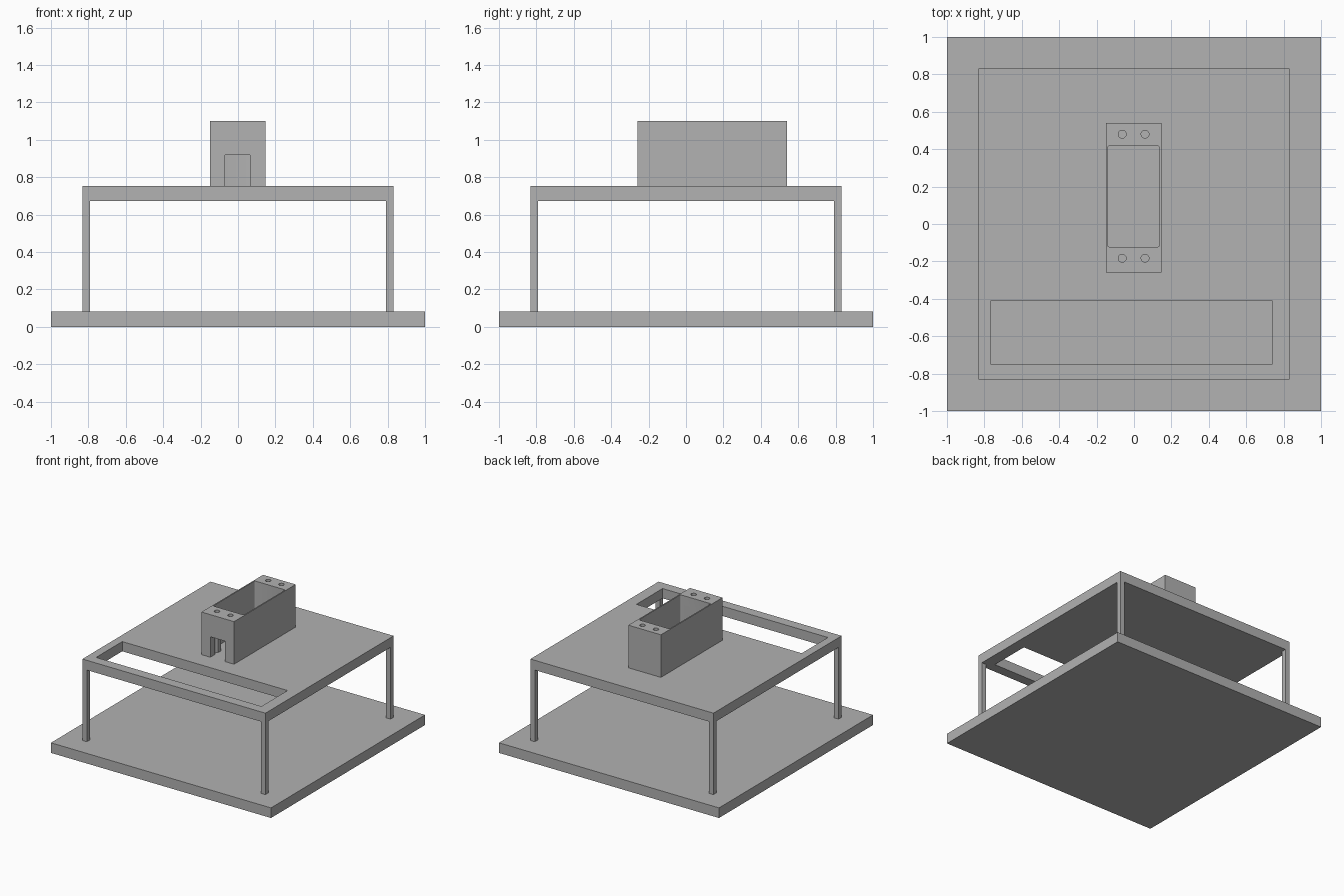
import bpy
import bmesh
import math

if "Cube" in bpy.data.objects:
    bpy.data.objects.remove(bpy.data.objects["Cube"])

grey = bpy.data.materials.new("light_grey")
grey.diffuse_color = (0.445, 0.445, 0.445, 1)
grey.use_nodes = True
grey.node_tree.nodes["Principled BSDF"].inputs["Base Color"].default_value = grey.diffuse_color


def finish(name, bm):
    mesh = bpy.data.meshes.new(name)
    bm.to_mesh(mesh)
    bm.free()
    mesh.materials.append(grey)
    obj = bpy.data.objects.new(name, mesh)
    bpy.context.collection.objects.link(obj)
    return obj


def box(name, x, y, z, corner=0.0):
    """Box from (min, max) ranges, with optional rounded vertical edges."""
    bm = bmesh.new()
    bmesh.ops.create_cube(bm, size=1)
    for v in bm.verts:
        for i, (lo, hi) in enumerate((x, y, z)):
            v.co[i] = hi if v.co[i] > 0 else lo
    if corner:
        edges = [e for e in bm.edges
                 if abs(e.verts[0].co.z - e.verts[1].co.z) > 0.01]
        bmesh.ops.bevel(bm, geom=edges, offset=corner, segments=3,
                        profile=0.5, affect='EDGES')
    return finish(name, bm)


def cylinder(name, x, y, radius, z):
    bm = bmesh.new()
    bmesh.ops.create_cone(bm, cap_ends=True, segments=32, radius1=radius,
                          radius2=radius, depth=z[1] - z[0])
    bmesh.ops.translate(bm, verts=bm.verts, vec=(x, y, (z[0] + z[1]) / 2))
    return finish(name, bm)


def cut(target, cutter):
    mod = target.modifiers.new("cut", 'BOOLEAN')
    mod.operation = 'DIFFERENCE'
    mod.solver = 'EXACT'
    mod.object = cutter
    bpy.context.view_layer.objects.active = target
    bpy.ops.object.modifier_apply(modifier=mod.name)
    bpy.data.objects.remove(cutter)


# Base board
box("base_board", (-1, 1), (-1, 1), (0, 0.083))

# Four corner legs
for sx in (-1, 1):
    for sy in (-1, 1):
        box("leg", sorted((sx * 0.792, sx * 0.832)),
            sorted((sy * 0.792, sy * 0.832)), (0.083, 0.672))

# Raised top with a long slot near the front
top = box("raised_top", (-0.832, 0.832), (-0.832, 0.832), (0.672, 0.752))
cut(top, box("slot_cutter", (-0.765, 0.738), (-0.75, -0.41), (0.6, 0.8)))

# Open holder with pocket, front cable opening and four screw holes
holder = box("holder", (-0.15, 0.146), (-0.26, 0.54), (0.752, 1.102))
cut(holder, box("pocket_cutter", (-0.14, 0.136), (-0.122, 0.417),
                (0.7, 1.2), 0.008))
cut(holder, box("opening_cutter", (-0.069, 0.065), (-0.3, 0.0), (0.7, 0.92)))
for hx in (-0.063, 0.059):
    for hy in (-0.183, 0.48):
        cut(holder, cylinder("hole_cutter", hx, hy, 0.021, (0.7, 1.2)))

# Smooth hole walls, crisp edges elsewhere
bpy.ops.object.select_all(action='DESELECT')
holder.select_set(True)
bpy.context.view_layer.objects.active = holder
bpy.ops.object.shade_smooth_by_angle(angle=math.radians(35))
